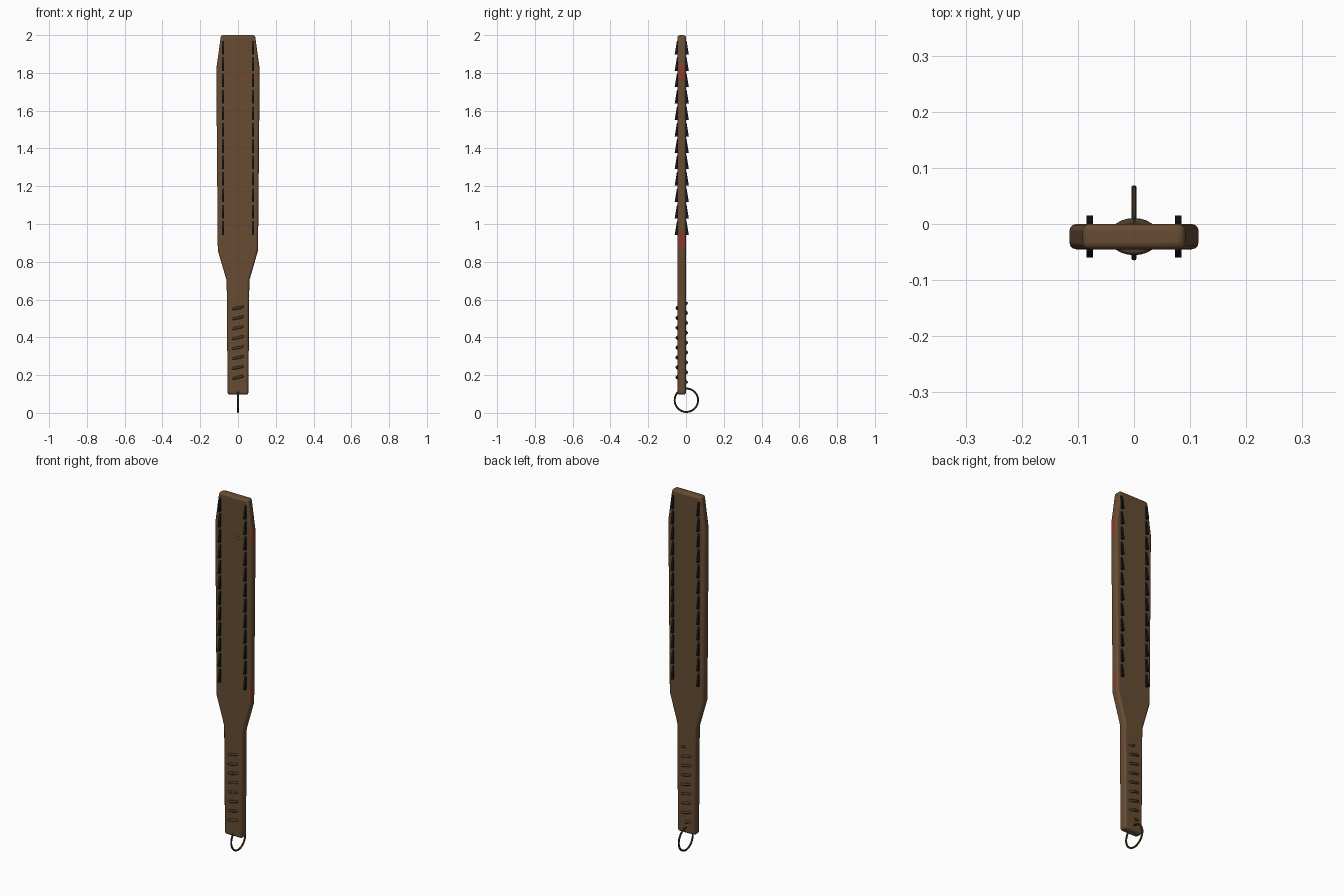
import bpy, bmesh, math

if "Cube" in bpy.data.objects:
    bpy.data.objects.remove(bpy.data.objects["Cube"])

Y0, Y1 = -0.045, 0.0          # front and back face of the flat body
YC = (Y0 + Y1) / 2


def material(name, rgb):
    m = bpy.data.materials.new(name)
    m.diffuse_color = (*rgb, 1)
    m.use_nodes = True
    m.node_tree.nodes["Principled BSDF"].inputs["Base Color"].default_value = m.diffuse_color
    return m


wood = material("brown wood", (0.135, 0.073, 0.034))
cord = material("dark brown cord", (0.075, 0.045, 0.023))
metal = material("dark ring", (0.062, 0.043, 0.025))
black = material("black stone", (0.009, 0.009, 0.009))
red = material("dull red", (0.24, 0.045, 0.025))


def new_object(name, bm, *mats):
    bmesh.ops.recalc_face_normals(bm, faces=bm.faces)
    me = bpy.data.meshes.new(name)
    bm.to_mesh(me)
    bm.free()
    ob = bpy.data.objects.new(name, me)
    bpy.context.collection.objects.link(ob)
    for m in mats:
        me.materials.append(m)
    return ob


def prism(bm, points, offset):
    """Extrude a closed outline of 3D points by an offset."""
    face = bm.faces.new([bm.verts.new(p) for p in points])
    res = bmesh.ops.extrude_face_region(bm, geom=[face], use_keep_orig=True)
    bmesh.ops.translate(bm, vec=offset,
                        verts=[v for v in res["geom"] if isinstance(v, bmesh.types.BMVert)])


def smooth(ob):
    bpy.ops.object.select_all(action='DESELECT')
    ob.select_set(True)
    bpy.context.view_layer.objects.active = ob
    bpy.ops.object.shade_smooth_by_angle(angle=math.radians(35))


# Paddle body: blade, shoulders and handle, with red marks on the right edge
right = [(0.055, 0.097), (0.060, 0.70), (0.106, 0.86), (0.1062, 0.88), (0.107, 0.965),
         (0.1145, 1.76), (0.115, 1.82), (0.1122, 1.84), (0.090, 2.0)]
left = [(-0.090, 2.0), (-0.115, 1.82), (-0.107, 0.86), (-0.060, 0.70), (-0.055, 0.097)]
bm = bmesh.new()
prism(bm, [(x, Y0, z) for x, z in right + left], (0, Y1 - Y0, 0))
for f in bm.faces:
    c = f.calc_center_median()
    if c.x > 0.08 and (0.88 < c.z < 0.965 or 1.76 < c.z < 1.84):
        f.material_index = 1
body = new_object("paddle_body", bm, wood, red)
bev = body.modifiers.new("rounded edges", 'BEVEL')
bev.width, bev.segments, bev.limit_method = 0.012, 3, 'ANGLE'
smooth(body)

# Thin red scratches on the front face
bm = bmesh.new()
for z in (1.766, 1.781):
    prism(bm, [(-0.02, Y0 - 0.0006, z), (0.07, Y0 - 0.0006, z),
               (0.07, Y0 - 0.0006, z + 0.003), (-0.02, Y0 - 0.0006, z + 0.003)], (0, 0.002, 0))
new_object("red_scratches", bm, red)

# Two rows of wedge teeth going right through the blade
for side, x in (("left", -0.079), ("right", 0.079)):
    bm = bmesh.new()
    for i in range(12):
        z = 0.943 + i * 0.0868
        prism(bm, [(x - 0.006, Y0 - 0.015, z), (x - 0.006, Y1 + 0.015, z),
                   (x - 0.006, Y1 + 0.003, z + 0.072), (x - 0.006, Y0 - 0.003, z + 0.072)],
              (0.012, 0, 0))
    new_object(side + "_teeth", bm, black)

# Grip cord: a flattened helix that breaks the front and back of the handle
turns, steps = 8, 24
curve = bpy.data.curves.new("grip_cord", 'CURVE')
curve.dimensions = '3D'
curve.bevel_depth, curve.bevel_resolution = 0.007, 2
sp = curve.splines.new('POLY')
sp.points.add(turns * steps)
for i, p in enumerate(sp.points):
    a = math.pi / 2 + 2 * math.pi * i / steps
    p.co = (0.038 * math.cos(a), YC + 0.026 * math.sin(a), 0.162 + 0.0525 * i / steps, 1)
curve.materials.append(cord)
bpy.context.collection.objects.link(bpy.data.objects.new("grip_cord", curve))

# Hanging ring through the end of the handle
bpy.ops.mesh.primitive_torus_add(major_segments=40, minor_segments=10, major_radius=0.062,
                                 minor_radius=0.005, location=(0, 0.002, 0.067),
                                 rotation=(0, math.pi / 2, 0))
ring = bpy.context.object
ring.name = "hanging_ring"
ring.data.materials.append(metal)
smooth(ring)
